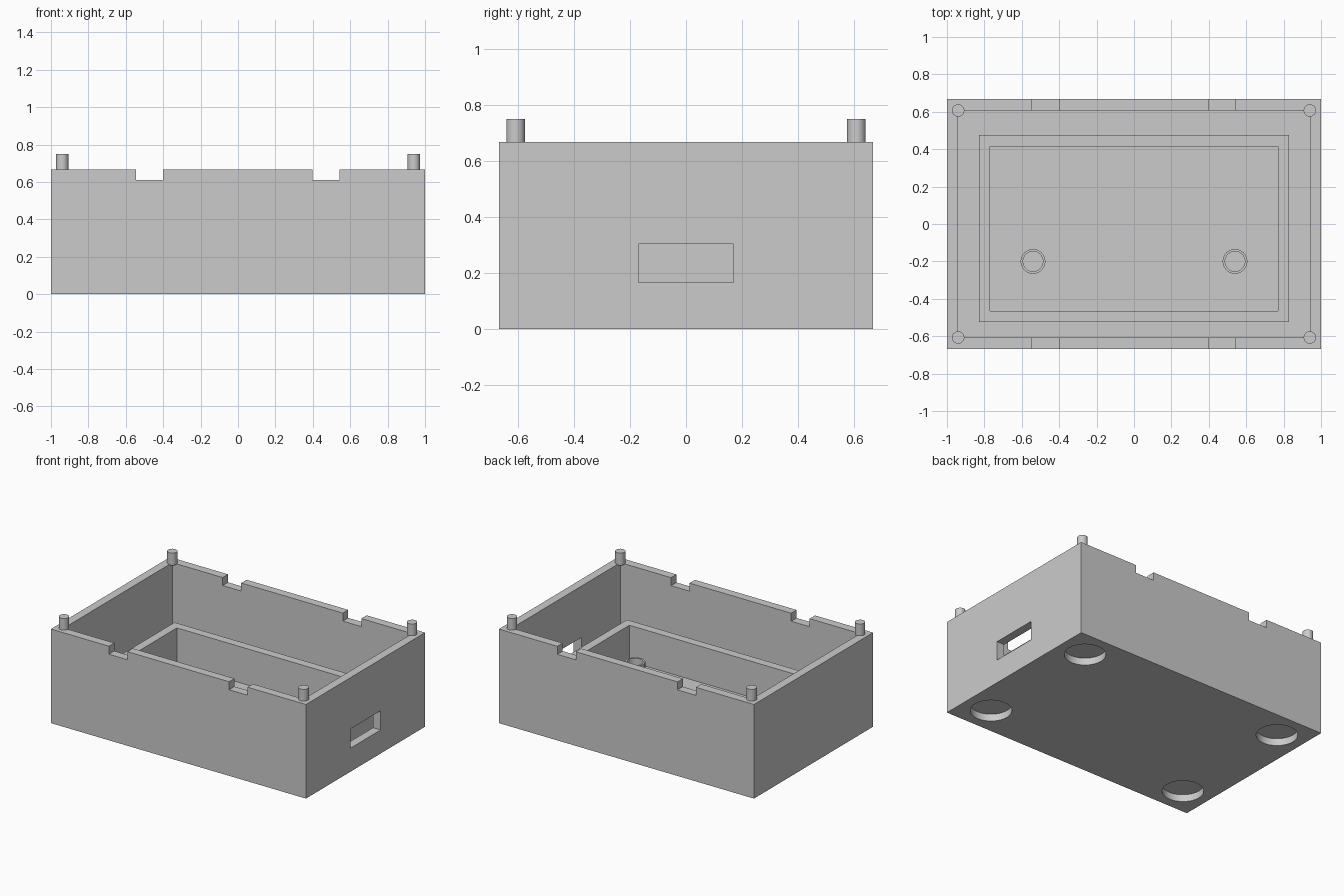
import bpy
from mathutils import Vector

if "Cube" in bpy.data.objects:
    bpy.data.objects.remove(bpy.data.objects["Cube"], do_unlink=True)

grey = bpy.data.materials.new("light_grey")
grey.use_nodes = True
grey.diffuse_color = (0.6, 0.6, 0.6, 1)
grey.node_tree.nodes["Principled BSDF"].inputs["Base Color"].default_value = (0.6, 0.6, 0.6, 1)

# Overall dimensions
HALF_X, HALF_Y, TOP = 1.0, 0.667, 0.667
WALL, FLOOR = 0.06, 0.067


def finish(obj, name):
    obj.name = obj.data.name = name
    obj.data.materials.clear()
    obj.data.materials.append(grey)
    return obj


def box(name, low, high):
    """Box between two opposite corners."""
    low, high = Vector(low), Vector(high)
    bpy.ops.mesh.primitive_cube_add(size=1, location=(low + high) / 2)
    obj = bpy.context.object
    obj.scale = high - low
    bpy.ops.object.transform_apply(location=False, rotation=False, scale=True)
    return finish(obj, name)


def cylinder(name, x, y, radius, bottom, top):
    """Upright cylinder between two heights."""
    bpy.ops.mesh.primitive_cylinder_add(
        vertices=48, radius=radius, depth=top - bottom, location=(x, y, (bottom + top) / 2))
    return finish(bpy.context.object, name)


def cut(obj, cutters):
    """Subtract each cutter, then discard it."""
    for cutter in cutters:
        cutter.hide_render = True
        mod = obj.modifiers.new("cut", "BOOLEAN")
        mod.operation, mod.solver, mod.object = "DIFFERENCE", "EXACT", cutter
        bpy.context.view_layer.objects.active = obj
        bpy.ops.object.modifier_apply(modifier=mod.name)
        bpy.data.objects.remove(cutter, do_unlink=True)
    return obj


def smooth(obj):
    bpy.ops.object.select_all(action="DESELECT")
    obj.select_set(True)
    bpy.context.view_layer.objects.active = obj
    bpy.ops.object.shade_smooth_by_angle()


# Open case: cavity, side window, wall notches and foot recesses
case = box("case", (-HALF_X, -HALF_Y, 0), (HALF_X, HALF_Y, TOP))
inner_x, inner_y = HALF_X - WALL, HALF_Y - WALL
cutters = [
    box("cavity_cutter", (-inner_x, -inner_y, FLOOR), (inner_x, inner_y, 1)),
    box("window_cutter", (0.9, -0.17, 0.167), (1.1, 0.17, 0.303)),
]
for left in (-0.545, 0.397):
    cutters.append(box("notch_cutter", (left, -1, 0.61), (left + 0.145, 1, 1)))
for sx in (-1, 1):
    for sy in (-1, 1):
        cutters.append(cylinder("foot_cutter", sx * 0.8, sy * 0.467, 0.133, -0.05, 0.05))
smooth(cut(case, cutters))

# Low rectangular rim standing on the floor
rim = box("inner_rim", (-0.83, -0.525, FLOOR - 0.005), (0.83, 0.475, 0.323))
cut(rim, [box("rim_cutter", (-0.77, -0.465, 0), (0.77, 0.415, 1))])

# Hollow standoffs inside the rim
for side, x in (("right", -0.54), ("left", 0.54)):
    standoff = cylinder("standoff_" + side, x, -0.2, 0.066, FLOOR - 0.005, 0.227)
    smooth(cut(standoff, [cylinder("bore_cutter", x, -0.2, 0.053, 0, 1)]))

# Locating pegs on the wall corners
for side, sx in (("right", -1), ("left", 1)):
    for end, sy in (("front", -1), ("back", 1)):
        smooth(cylinder(f"peg_{end}_{side}", sx * inner_x, sy * inner_y, 0.033, TOP - 0.004, 0.75))
